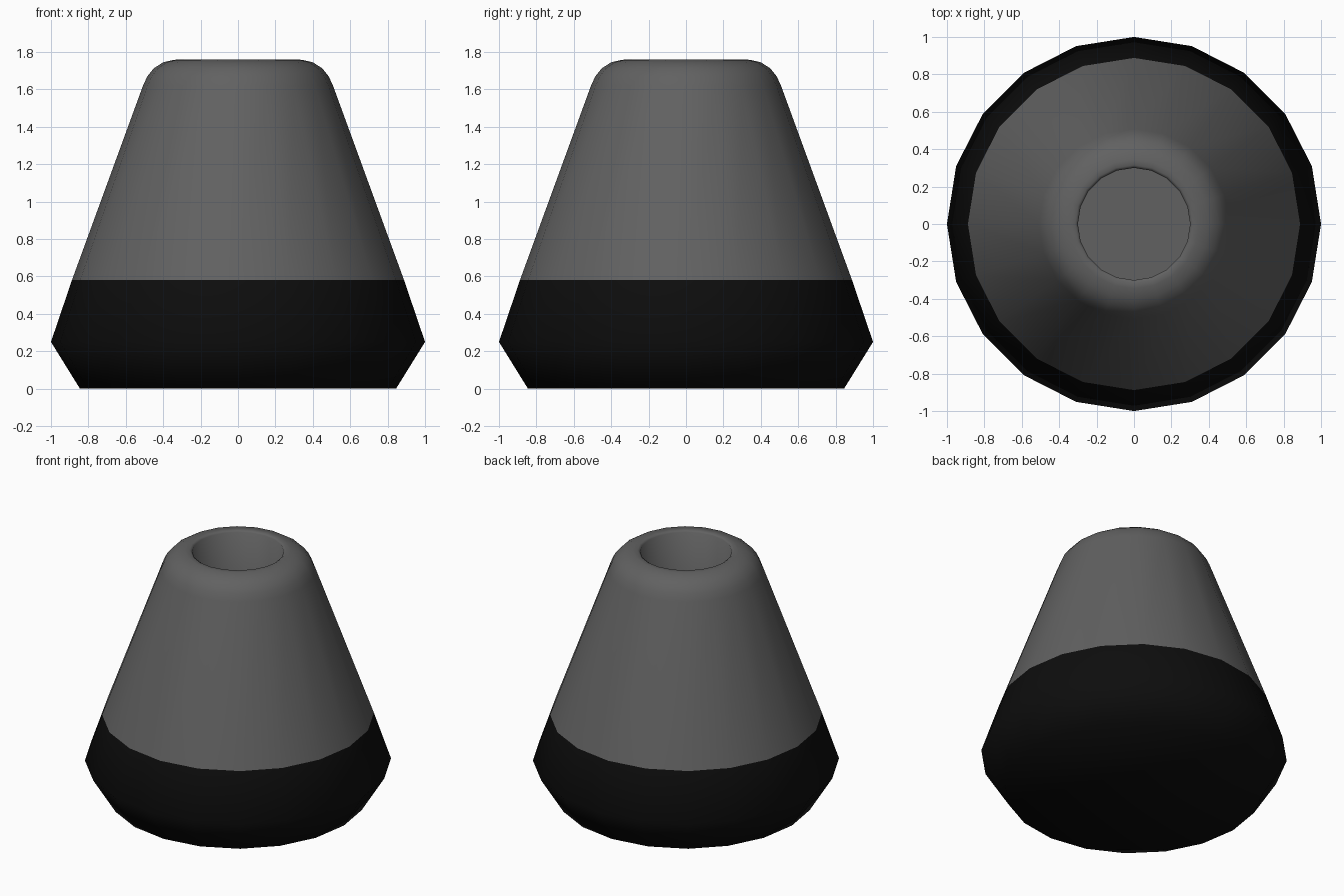
import bpy, bmesh
from math import cos, sin, pi, radians

if "Cube" in bpy.data.objects:
    bpy.data.objects.remove(bpy.data.objects["Cube"])

SIDES = 20


def material(name, value):
    mat = bpy.data.materials.new(name)
    mat.diffuse_color = (value, value, value, 1)
    mat.use_nodes = True
    mat.node_tree.nodes["Principled BSDF"].inputs["Base Color"].default_value = mat.diffuse_color
    return mat


def lathe(name, profile, mat, cap_first=False, cap_last=False):
    """Revolve an (r, z) profile, listed from outside bottom upward, about z."""
    bm = bmesh.new()
    rings = [[bm.verts.new((r * cos(2 * pi * i / SIDES), r * sin(2 * pi * i / SIDES), z))
              for i in range(SIDES)] for r, z in profile]
    for a, b in zip(rings, rings[1:]):
        for i in range(SIDES):
            j = (i + 1) % SIDES
            bm.faces.new((a[i], a[j], b[j], b[i]))
    if cap_first:
        bm.faces.new(rings[0][::-1])
    if cap_last:
        bm.faces.new(rings[-1])
    mesh = bpy.data.meshes.new(name)
    bm.to_mesh(mesh)
    bm.free()
    mesh.materials.append(mat)
    obj = bpy.data.objects.new(name, mesh)
    bpy.context.collection.objects.link(obj)
    bpy.ops.object.select_all(action='DESELECT')
    obj.select_set(True)
    bpy.context.view_layer.objects.active = obj
    bpy.ops.object.shade_smooth_by_angle(angle=radians(60))
    return obj


# Dark base with a chamfered foot
lathe("base", [(0.845, 0), (1.0, 0.25), (0.888, 0.58)],
      material("black", 0.004), cap_first=True)

# Grey cone with a rounded shoulder and a blind hole in the top
lathe("cone_body", [(0.888, 0.58), (0.508, 1.62), (0.485, 1.67), (0.45, 1.713),
                    (0.40, 1.745), (0.345, 1.758), (0.315, 1.76), (0.30, 1.75),
                    (0.30, 1.1)],
      material("dark_grey", 0.12), cap_last=True)
